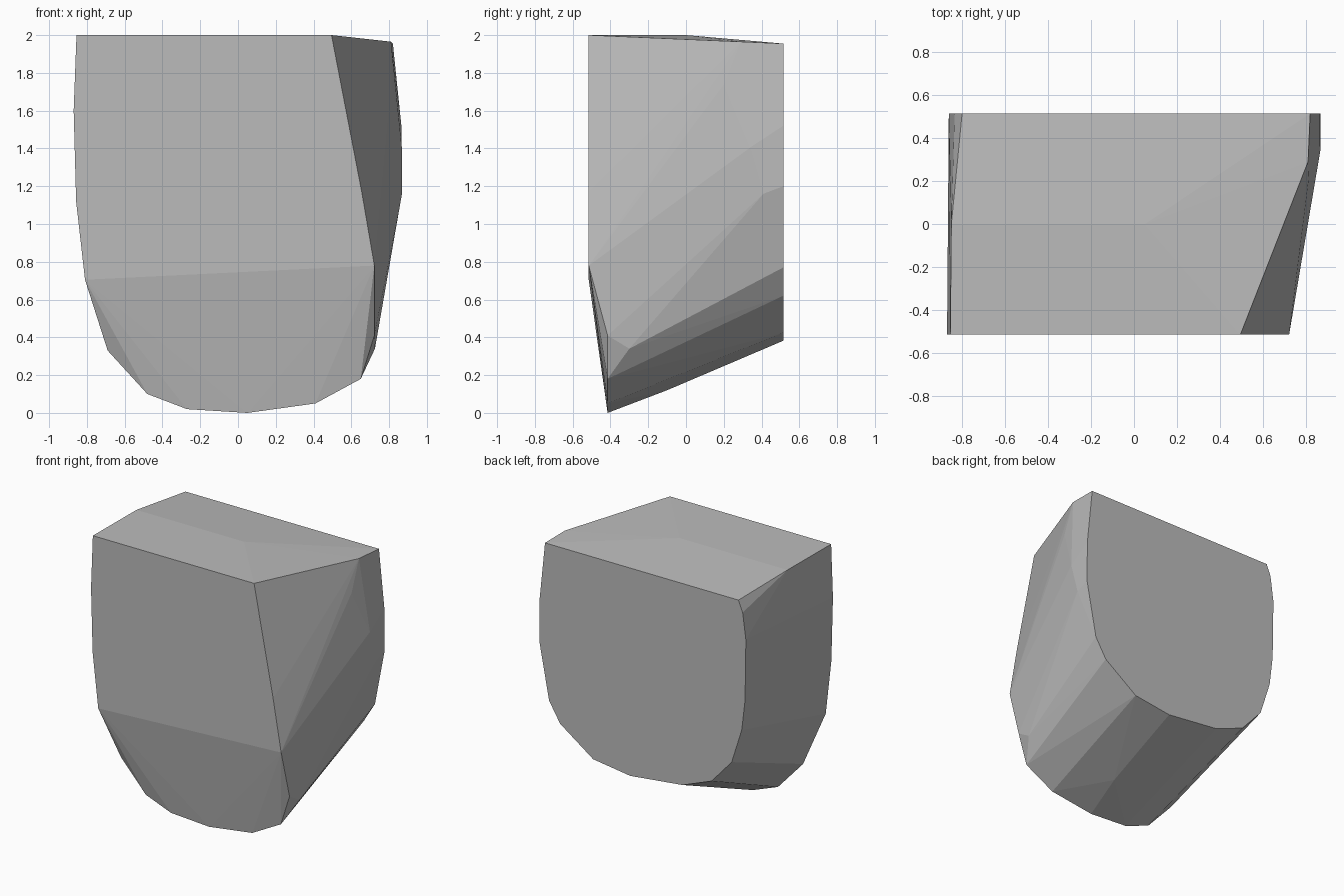
import bpy, bmesh

if "Cube" in bpy.data.objects:
    bpy.data.objects.remove(bpy.data.objects["Cube"])

F, R, B = -0.515, -0.415, 0.515   # depths of front face, lower ring, back face

# front and back outlines (x, z)
front = [(-.855, 2), (.495, 2), (.655, 1.17), (.722, .78), (-.81, .705), (-.857, 1.12), (-.87, 1.6)]
back = [(.82, 1.955), (.865, 1.52), (.868, 1.2), (.786, .77), (.694, .62), (.417, .425), (.106, .382),
        (-.331, .43), (-.575, .525), (-.743, .713), (-.827, .977), (-.855, 1.21), (-.862, 1.67),
        (-.835, 1.87), (-.80, 1.955)]
# chin ring just behind the front face
ring = [(-.69, .33), (-.48, .1), (-.27, .02), (.05, 0), (.41, .05), (.65, .18), (.722, .41)]
# loose corners on the top ridge, right flank and underside
extra = [(-.85, 0, 2), (.05, 0, 2), (.81, .29, 1.965), (.812, .2, 1.74), (.867, .34, 1.405),
         (.868, .41, 1.16), (.725, -.30, .34), (.1, -.1, .12)]

pts = ([(x, F, z) for x, z in front] + [(x, B, z) for x, z in back]
       + [(x, R, z) for x, z in ring] + extra)

# faceted block as the hull of its outlines
bm = bmesh.new()
for p in pts:
    bm.verts.new(p)
res = bmesh.ops.convex_hull(bm, input=bm.verts[:])
junk = {v for v in res["geom_interior"] + res["geom_unused"] if isinstance(v, bmesh.types.BMVert)}
bmesh.ops.delete(bm, geom=list(junk), context='VERTS')
bmesh.ops.dissolve_limit(bm, angle_limit=0.01, verts=bm.verts[:], edges=bm.edges[:])
bmesh.ops.recalc_face_normals(bm, faces=bm.faces[:])
mesh = bpy.data.meshes.new("faceted_block")
bm.to_mesh(mesh)
bm.free()

grey = bpy.data.materials.new("grey")
grey.diffuse_color = (.5, .5, .5, 1)
grey.use_nodes = True
grey.node_tree.nodes["Principled BSDF"].inputs["Base Color"].default_value = grey.diffuse_color
mesh.materials.append(grey)
obj = bpy.data.objects.new("faceted_block", mesh)
bpy.context.collection.objects.link(obj)
